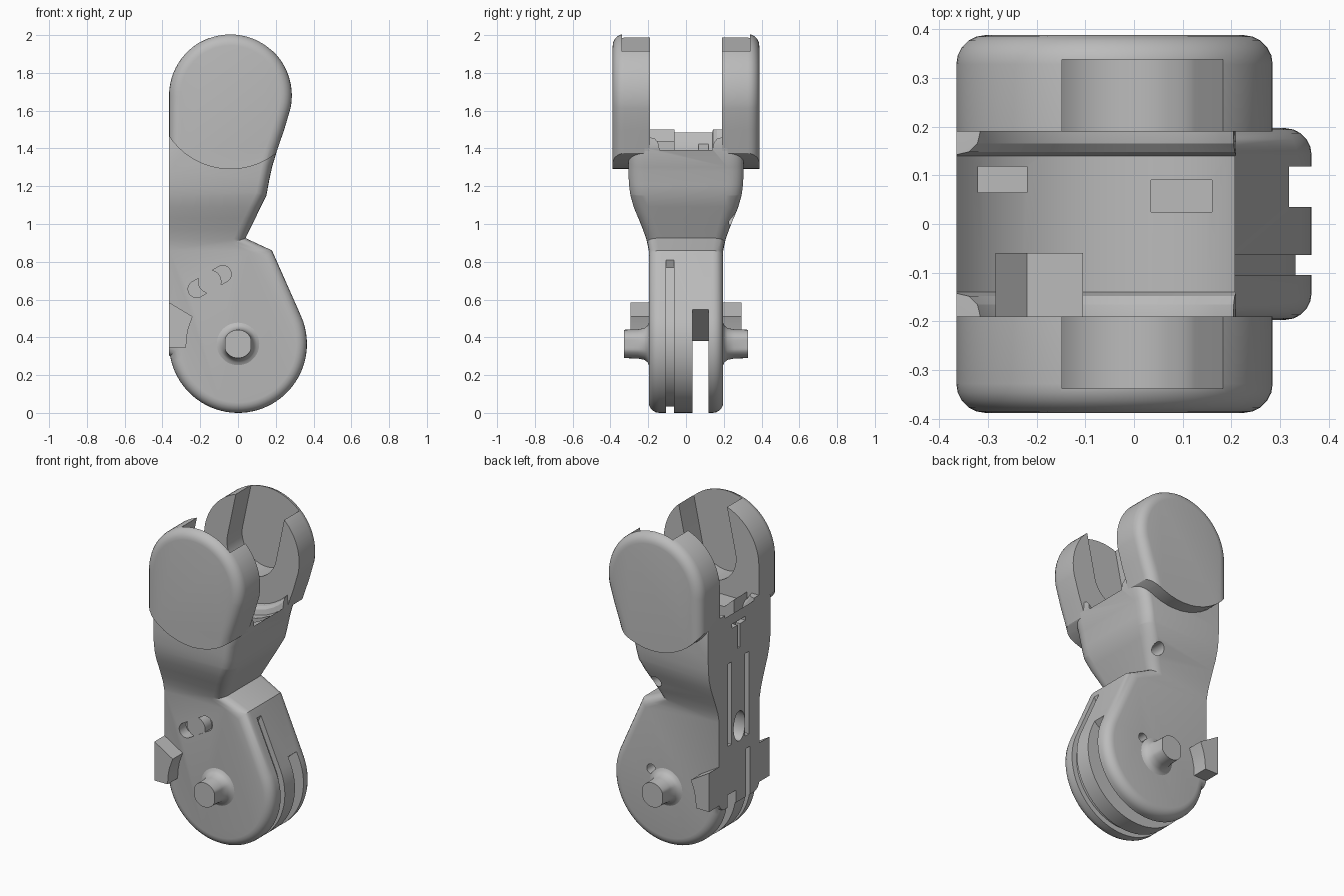
import bpy, bmesh, math
from mathutils import Vector

cube = bpy.data.objects.get("Cube")
if cube:
    bpy.data.objects.remove(cube)

grey = bpy.data.materials.new("plain grey")
grey.use_nodes = True
grey.diffuse_color = (0.5, 0.5, 0.5, 1)
grey.node_tree.nodes["Principled BSDF"].inputs["Base Color"].default_value = (0.5, 0.5, 0.5, 1)

HUB = (0, 0.365)         # lower joint centre (x, z)
EYE = (-0.04, 1.68)      # upper joint centre (x, z)
BACK = -0.365            # flat back plane


def arc(c, r, a0, a1, n=32):
    angles = [math.radians(a0 + (a1 - a0) * i / n) for i in range(n + 1)]
    return [(c[0] + r * math.cos(a), c[1] + r * math.sin(a)) for a in angles]


def finish(name, bm):
    bmesh.ops.recalc_face_normals(bm, faces=bm.faces)
    me = bpy.data.meshes.new(name)
    bm.to_mesh(me)
    bm.free()
    me.materials.append(grey)
    ob = bpy.data.objects.new(name, me)
    bpy.context.collection.objects.link(ob)
    return ob


def prism_bm(pts, y0, y1, rounded=(), r=0.055):
    """Extrude an x-z outline along y, rounding the rims listed by y."""
    bm = bmesh.new()
    f = bm.faces.new([bm.verts.new((x, y0, z)) for x, z in pts])
    ext = bmesh.ops.extrude_face_region(bm, geom=[f])["geom"]
    bmesh.ops.translate(bm, vec=(0, y1 - y0, 0),
                        verts=[v for v in ext if isinstance(v, bmesh.types.BMVert)])
    bmesh.ops.recalc_face_normals(bm, faces=bm.faces)
    rim = [e for e in bm.edges for y in rounded if all(abs(v.co.y - y) < 1e-4 for v in e.verts)]
    if rim:
        bmesh.ops.bevel(bm, geom=rim, offset=r, segments=5, profile=0.5,
                        affect='EDGES', clamp_overlap=False)
    return bm


def prism(name, pts, y0, y1, rounded=(), r=0.055):
    return finish(name, prism_bm(pts, y0, y1, rounded, r))


def box(name, x, y, z):
    return prism(name, [(x[0], z[0]), (x[1], z[0]), (x[1], z[1]), (x[0], z[1])], *y)


def lathe(name, profile, c, flat=None):
    """Turn an (r, y) profile about the y axis; optionally flatten the thin part."""
    bm = bmesh.new()
    vs = [bm.verts.new((r, y, 0)) for r, y in profile]
    es = [bm.edges.new(p) for p in zip(vs, vs[1:])]
    bmesh.ops.spin(bm, geom=vs + es, cent=(0, 0, 0), axis=(0, 1, 0), angle=math.tau, steps=48)
    bmesh.ops.remove_doubles(bm, verts=bm.verts, dist=1e-5)
    for v in bm.verts:
        if flat and v.co.xz.length < 0.078:
            v.co.x = max(-flat, min(flat, v.co.x))
    bmesh.ops.translate(bm, vec=(c[0], 0, c[1]), verts=bm.verts)
    return finish(name, bm)


def cut(targets, cutter, op='DIFFERENCE'):
    cutter.hide_render = True
    for ob in targets:
        m = ob.modifiers.new("cut", 'BOOLEAN')
        m.object, m.operation, m.solver = cutter, op, 'EXACT'
        bpy.context.view_layer.objects.active = ob
        bpy.ops.object.modifier_apply(modifier=m.name)
    bpy.data.objects.remove(cutter)


# Arm body: rounded outline, flat back, flaring towards the top
lower = arc(HUB, 0.365, 190, 383, 44)
outline = [(-0.45, 0.33)] + lower + [(0.18, 0.86), (0.04, 0.925), (0.15, 1.15), (0.165, 1.23),
                                     (0.18, 1.3), (0.21, 1.4), (0.2, 1.5), (-0.45, 1.5)]
bm = prism_bm(outline, -0.197, 0.197, (-0.197, 0.197))
bmesh.ops.bisect_plane(bm, geom=bm.verts[:] + bm.edges[:] + bm.faces[:], plane_co=(BACK, 0, 0),
                       plane_no=(-1, 0, 0), clear_outer=True)
bmesh.ops.holes_fill(bm, edges=[e for e in bm.edges if e.is_boundary])
flare = [(0.86, 0.197), (0.92, 0.21), (0.97, 0.228), (1.03, 0.252), (1.09, 0.277),
         (1.15, 0.294), (1.21, 0.302), (1.28, 0.305)]
for z, w in flare:
    bmesh.ops.bisect_plane(bm, geom=bm.verts[:] + bm.edges[:] + bm.faces[:],
                           plane_co=(0, 0, z), plane_no=(0, 0, 1))


def half_width(z):
    for (z0, w0), (z1, w1) in zip(flare, flare[1:]):
        if z <= z1:
            return w0 + (w1 - w0) * max(0, (z - z0) / (z1 - z0))
    return flare[-1][1]


for v in bm.verts:
    v.co.y *= half_width(v.co.z) / 0.197
body = finish("arm_body", bm)

# Saddle between the ears, with a filleted rim
half = [(0.33, 0.35), (0.33, 0.19), (0.335, 0.165), (0.35, 0.148), (0.38, 0.14)]
cut([body], lathe("saddle_cutter", [(0, 0.35)] + half
                  + [(r, -y) for r, y in reversed(half)] + [(0, -0.35)], EYE))

# Ears: rounded outside, trimmed by an arc below
ear_outline = arc(EYE, 0.325, -12, 180, 44) + [(BACK, 1.15), (0.14, 1.15), (0.18, 1.3),
                                               (0.21, 1.4), (0.245, 1.5)]
ears = []
for side, label in ((-1, "front"), (1, "rear")):
    ear = prism(label + "_ear", ear_outline, 0.19 * side, 0.388 * side, (0.388 * side,), 0.06)
    cut([ear], lathe("ear_trim", [(0, -0.5), (0.39, -0.5), (0.39, 0.5), (0, 0.5)], EYE), 'INTERSECT')
    ears.append(ear)

# Open-topped socket inside both ears
tilt = math.radians(78)
socket = arc(EYE, 0.169, 168, 348, 28)
reach = Vector((math.cos(tilt), math.sin(tilt))) * 0.5
socket = [tuple(Vector(socket[0]) + reach)] + socket + [tuple(Vector(socket[-1]) + reach)]
cut(ears, prism("socket_cutter", socket, -0.338, 0.338))

# Stop bar across the back
bar = prism("stop_bar", [(BACK, 0.345), (-0.275, 0.345), (-0.272, 0.4), (-0.262, 0.45),
                         (-0.24, 0.51), (BACK, 0.585)], -0.295, 0.295)

# Through slot in the hub
cut([body, bar], prism("slot_cutter", [(-0.6, -0.1), (0.6, -0.1), (0.6, 0.55), (0.32, 0.55),
                                       (0.12, 0.38), (-0.6, 0.38)], 0.035, 0.118))

# Shallow groove running round the hub
path = [(BACK, 0.6), (BACK, 0.365)] + arc(HUB, 0.365, 185, 383) + [(0.202, 0.81)]
scaled = lambda k: [(x * k, HUB[1] + (z - HUB[1]) * k) for x, z in path]
cut([body, bar], prism("groove_cutter", scaled(1.2) + scaled(0.91)[::-1], -0.105, -0.064))

# Grooves, T-shaped mark and oval hole in the back face
for y in (0.095, -0.075):
    cut([body], box("back_groove_cutter", (-0.5, BACK + 0.05), (y - 0.018, y + 0.018), (0.68, 1.19)))
cut([body], box("mark_bar_cutter", (-0.5, BACK + 0.03), (-0.06, 0.07), (1.395, 1.42)))
cut([body], box("mark_stem_cutter", (-0.5, BACK + 0.03), (-0.005, 0.02), (1.25, 1.4)))
oval = lathe("oval_cutter", [(0, -0.15), (0.056, -0.15), (0.056, 0.15), (0, 0.15)], (0, 0))
oval.data.transform(oval.matrix_basis.Rotation(math.radians(90), 4, 'Z'))
for v in oval.data.vertices:
    v.co.z = 0.765 + v.co.z * 1.65
    v.co.x += BACK
cut([body], oval)

# Pockets in the saddle floor
cut([body], box("pocket_cutter", (-0.32, -0.22), (0.065, 0.118), (1.25, 1.6)))
cut([body], box("pocket_cutter", (0.035, 0.16), (0.025, 0.09), (1.27, 1.6)))

# Tilted slot in the front face with a peg in it
lean = math.radians(30)
c = (-0.15, 0.695)
ends = [(c[0] + s * 0.08 * math.cos(lean), c[1] + s * 0.08 * math.sin(lean)) for s in (1, -1)]
cut([body], prism("peg_slot_cutter", arc(ends[0], 0.045, -60, 120, 14)
                  + arc(ends[1], 0.045, 120, 300, 14), -0.3, -0.13))
peg = lathe("slot_peg", [(0, -0.1), (0.062, -0.1), (0.062, -0.195), (0, -0.195)], c)

# Small blind holes in the rear face
for hole, r in (((0.03, 1.03), 0.036), ((0.1, 0.45), 0.03)):
    cut([body], lathe("hole_cutter", [(0, 0.13), (r, 0.13), (r, 0.4), (0, 0.4)], hole))

# Pivot pins with flared bases and flattened sides
pin = [(0, 0.15), (0.115, 0.15), (0.115, 0.196), (0.098, 0.203), (0.084, 0.22),
       (0.077, 0.255), (0.075, 0.328), (0, 0.328)]
pins = [lathe(label + "_pivot_pin", [(r, y * s) for r, y in pin], HUB, 0.068)
        for s, label in ((-1, "front"), (1, "rear"))]

# Raised stop on the saddle
stop = prism("saddle_stop", [(-0.285, 1.3), (-0.105, 1.28), (-0.105, 1.44), (-0.22, 1.44),
                             (-0.285, 1.5)], -0.195, -0.06)

# Smooth shading with sharp edges kept
bpy.ops.object.select_all(action='DESELECT')
for ob in [body, bar, peg, stop] + ears + pins:
    ob.select_set(True)
bpy.context.view_layer.objects.active = body
bpy.ops.object.shade_smooth_by_angle(angle=math.radians(30))
